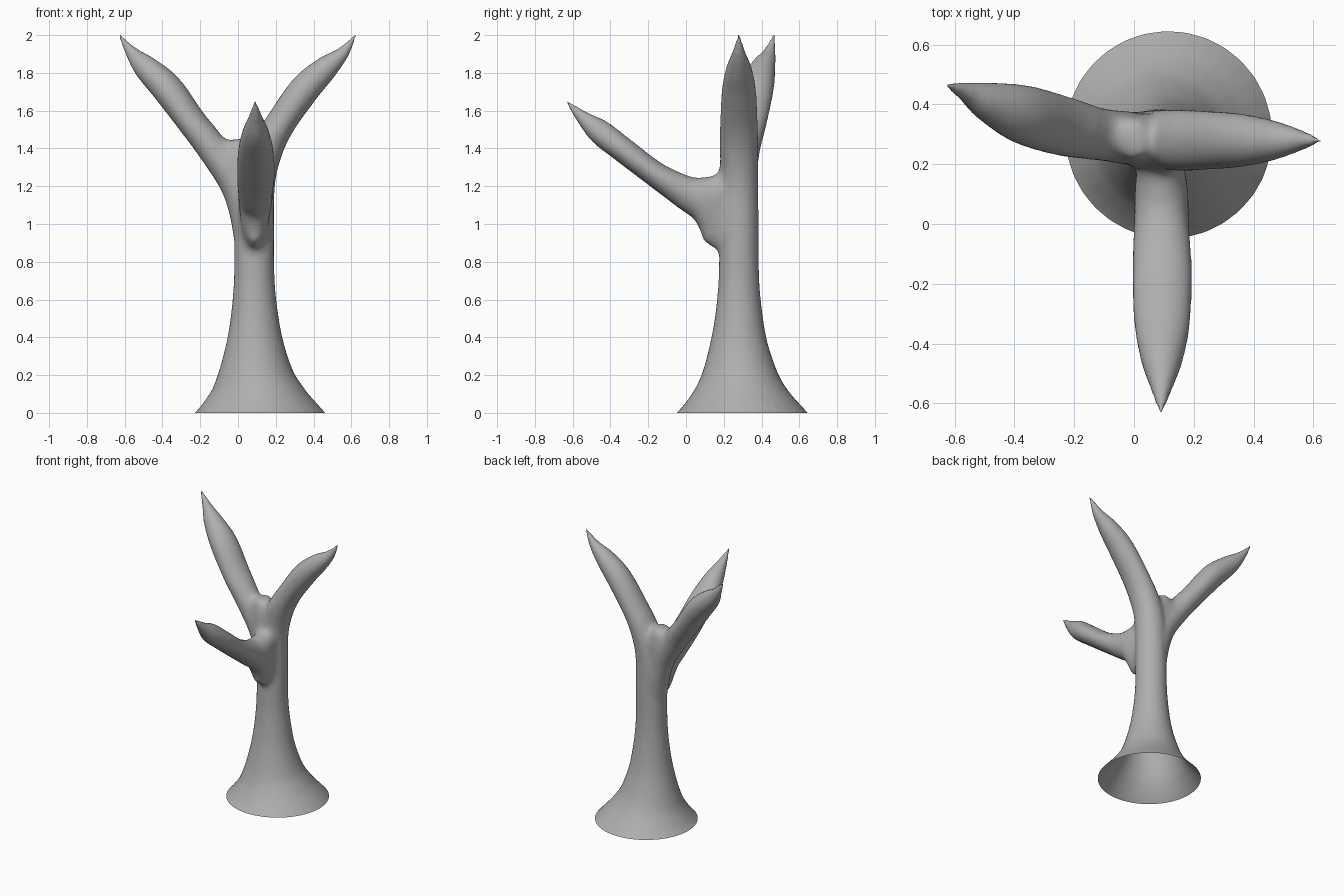
import bpy, bmesh, math
from mathutils import Vector

if "Cube" in bpy.data.objects:
    bpy.data.objects.remove(bpy.data.objects["Cube"])

SIDES, STEPS = 32, 6


def spline(a, b, c, d, t):
    return 0.5 * (2*b + (c - a)*t + (2*a - 5*b + 4*c - d)*t*t + (3*b - a - 3*c + d)*t**3)


def limb(bm, pts, side):
    """Loft an elliptical tube; each point is (x, y, z, thickness, width) in half sizes."""
    side = Vector(side).normalized()
    dense = []
    for i in range(len(pts) - 1):
        quad = [pts[max(0, min(len(pts) - 1, i + k))] for k in (-1, 0, 1, 2)]
        for s in range(STEPS):
            dense.append([spline(*q, s / STEPS) for q in zip(*quad)])
    dense.append(list(pts[-1]))
    rings = []
    for i, p in enumerate(dense):
        a, b = dense[max(0, i - 1)], dense[min(len(dense) - 1, i + 1)]
        tangent = (Vector(b[:3]) - Vector(a[:3])).normalized()
        across = (side - tangent * side.dot(tangent)).normalized()
        normal = tangent.cross(across)
        ring = []
        for k in range(SIDES):
            ang = 2 * math.pi * k / SIDES
            ring.append(bm.verts.new(Vector(p[:3]) + normal * (p[3] * math.cos(ang))
                                     + across * (p[4] * math.sin(ang))))
        rings.append(ring)
    for r, q in zip(rings, rings[1:]):
        for k in range(SIDES):
            j = (k + 1) % SIDES
            bm.faces.new((r[k], r[j], q[j], q[k]))
    bm.faces.new(rings[0])
    bm.faces.new(rings[-1])


bm = bmesh.new()
# Flared trunk running on into the right branch
limb(bm, [(.107, .292, -.1, .45, .45), (.105, .29, 0, .347, .347), (.1, .287, .1, .262, .262),
          (.094, .284, .2, .205, .205), (.09, .28, .35, .157, .157), (.088, .28, .5, .128, .128),
          (.086, .28, .7, .108, .108), (.086, .28, .95, .105, .105), (.09, .28, 1.2, .105, .103),
          (.135, .28, 1.37, .095, .103), (.22, .28, 1.525, .08, .1), (.35, .28, 1.71, .081, .09),
          (.46, .28, 1.82, .066, .068), (.555, .28, 1.905, .035, .036), (.625, .28, 2.005, .006, .006)],
     (0, 1, 0))
# Left branch
limb(bm, [(.085, .28, .8, .09, .09), (.06, .28, 1.05, .103, .1), (0, .285, 1.22, .1, .09),
          (-.125, .302, 1.39, .085, .089), (-.24, .328, 1.535, .077, .1), (-.375, .368, 1.717, .082, .098),
          (-.49, .41, 1.83, .065, .066), (-.562, .442, 1.907, .035, .034), (-.632, .466, 2.005, .006, .006)],
     (.25, .97, 0))
# Web filling the upper fork
limb(bm, [(.03, .28, 1.15, .09, .09), (.01, .285, 1.35, .08, .085), (-.005, .285, 1.45, .045, .07)], (0, 1, 0))
# Front branch, flaring where it meets the trunk
limb(bm, [(.088, .27, 1.1, .25, .075), (.088, .19, 1.1, .24, .08), (.09, .145, 1.115, .185, .085),
          (.092, .09, 1.135, .127, .09), (.092, 0, 1.167, .091, .092),
          (.094, -.155, 1.258, .068, .1), (.094, -.33, 1.39, .067, .094),
          (.093, -.455, 1.487, .066, .07), (.092, -.545, 1.562, .038, .038), (.09, -.635, 1.652, .006, .006)],
     (1, 0, 0))
bmesh.ops.recalc_face_normals(bm, faces=bm.faces)

# Fuse the limbs into one skin
mesh = bpy.data.meshes.new("tree_trunk")
bm.to_mesh(mesh)
tree = bpy.data.objects.new("tree_trunk", mesh)
bpy.context.collection.objects.link(tree)
mod = tree.modifiers.new("fuse", 'REMESH')
mod.mode, mod.voxel_size = 'VOXEL', 0.012
bpy.context.view_layer.objects.active = tree
tree.select_set(True)
bpy.ops.object.modifier_apply(modifier=mod.name)

# Soften the forks, keep the base open and sharpen the tips
bm.clear()
bm.from_mesh(tree.data)
for centre, radius in (((-.01, .285, 1.42), .15), ((.09, .14, 1.28), .15), ((.09, .16, .93), .13)):
    for scale, count in ((1, 14), (.75, 14)):
        near = [v for v in bm.verts if (v.co - Vector(centre)).length < radius * scale]
        for _ in range(count):
            bmesh.ops.smooth_vert(bm, verts=near, factor=.5, use_axis_x=True, use_axis_y=True, use_axis_z=True)
for _ in range(4):
    bmesh.ops.smooth_vert(bm, verts=bm.verts[:], factor=.5, use_axis_x=True, use_axis_y=True, use_axis_z=True)
bmesh.ops.bisect_plane(bm, geom=bm.verts[:] + bm.edges[:] + bm.faces[:], plane_co=(0, 0, 0),
                       plane_no=(0, 0, 1), clear_inner=True)
for tip in ((.625, .28, 2), (-.625, .465, 2), (.09, -.63, 1.65)):
    tip = Vector(tip)
    min(bm.verts, key=lambda v: (v.co - tip).length).co = tip
bm.to_mesh(tree.data)
bm.free()
bpy.ops.object.shade_smooth()

# Dark grey bark
bark = bpy.data.materials.new("bark")
bark.diffuse_color = (.43, .43, .43, 1)
bark.use_nodes = True
bark.node_tree.nodes["Principled BSDF"].inputs["Base Color"].default_value = bark.diffuse_color
tree.data.materials.clear()
tree.data.materials.append(bark)
